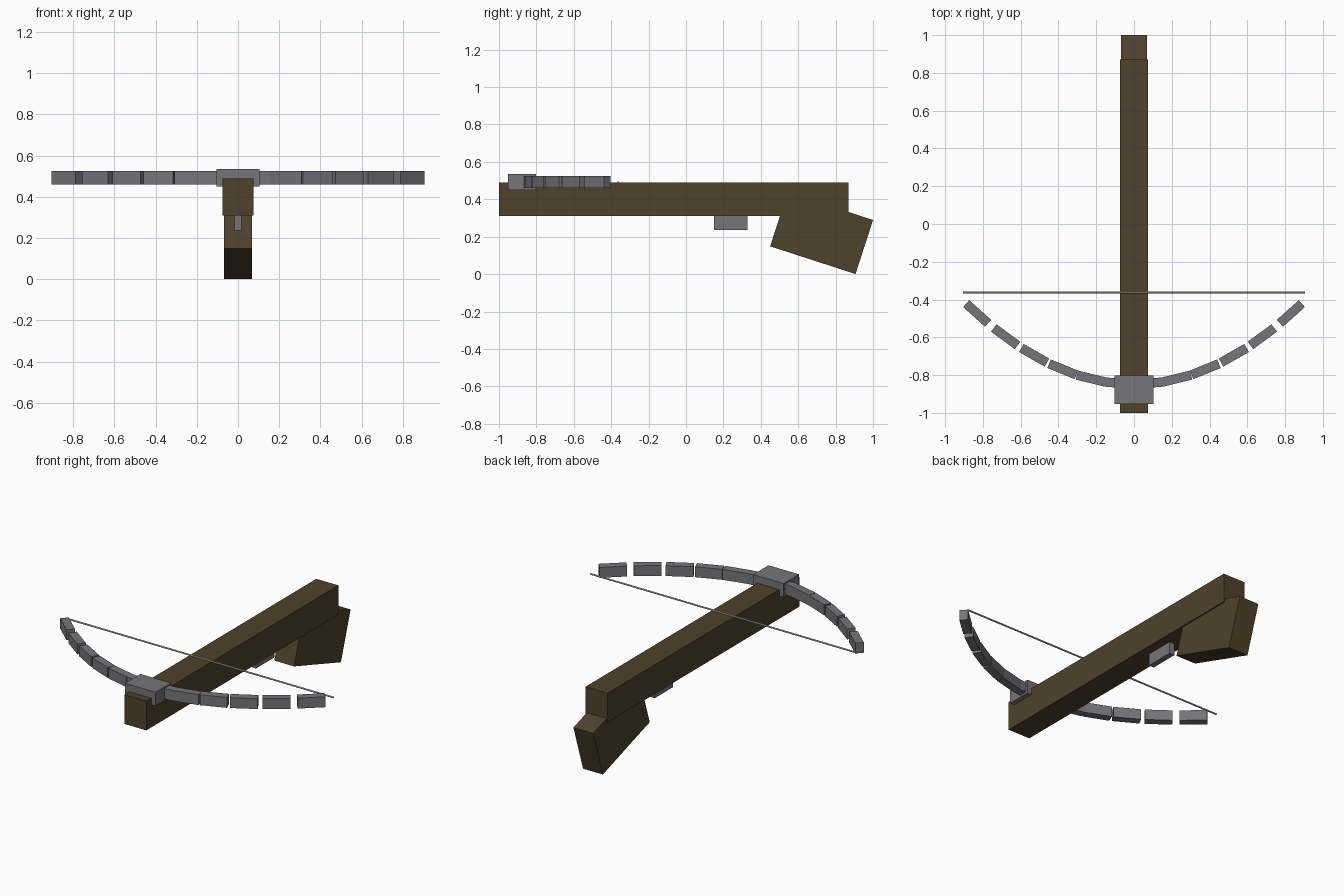
import bpy
import math

cube = bpy.data.objects.get("Cube")
if cube:
    bpy.data.objects.remove(cube, do_unlink=True)


def material(name, rgb, roughness=0.7):
    mat = bpy.data.materials.new(name)
    mat.use_nodes = True
    mat.diffuse_color = (*rgb, 1)
    bsdf = mat.node_tree.nodes["Principled BSDF"]
    bsdf.inputs["Base Color"].default_value = (*rgb, 1)
    bsdf.inputs["Roughness"].default_value = roughness
    return mat


wood = material("dark wood", (0.08, 0.053, 0.026))
steel = material("grey steel", (0.18, 0.18, 0.195))
cord = material("pale cord", (0.6, 0.56, 0.45))


def box(name, center, size, mat, rotation=(0, 0, 0)):
    bpy.ops.mesh.primitive_cube_add(size=1, location=center, rotation=rotation)
    obj = bpy.context.object
    obj.name = name
    obj.scale = size
    obj.data.materials.append(mat)
    return obj


# Wooden body: long stock and tilted butt
box("stock", (0, -0.065, 0.4), (0.15, 1.87, 0.18), wood)
box("butt", (0, 0.725, 0.219), (0.135, 0.48, 0.304), wood, (math.radians(-18), 0, 0))

# Metal fittings
box("trigger", (0, 0.24, 0.275), (0.035, 0.18, 0.076), steel)
box("bow_mount", (0, -0.877, 0.492), (0.208, 0.15, 0.085), steel)

# Bow limbs: equal blocks following a parabola, mirrored left and right
SEGMENTS, STEP, CURVE = 6, 0.151, 0.54
for side, label in ((1, "left"), (-1, "right")):
    for i in range(SEGMENTS):
        x = STEP * (i + 0.5)
        y = CURVE * x * x - 0.846
        angle = side * math.atan(2 * CURVE * x)
        box(f"{label}_limb_{i + 1}", (side * x, y, 0.493),
            (0.156, 0.049, 0.064), steel, (0, 0, angle))

# Bowstring
bpy.ops.mesh.primitive_cylinder_add(vertices=8, radius=0.005, depth=1.81,
                                    location=(0, -0.363, 0.492),
                                    rotation=(0, math.pi / 2, 0))
string = bpy.context.object
string.name = "bowstring"
string.data.materials.append(cord)
bpy.ops.object.shade_smooth_by_angle()
